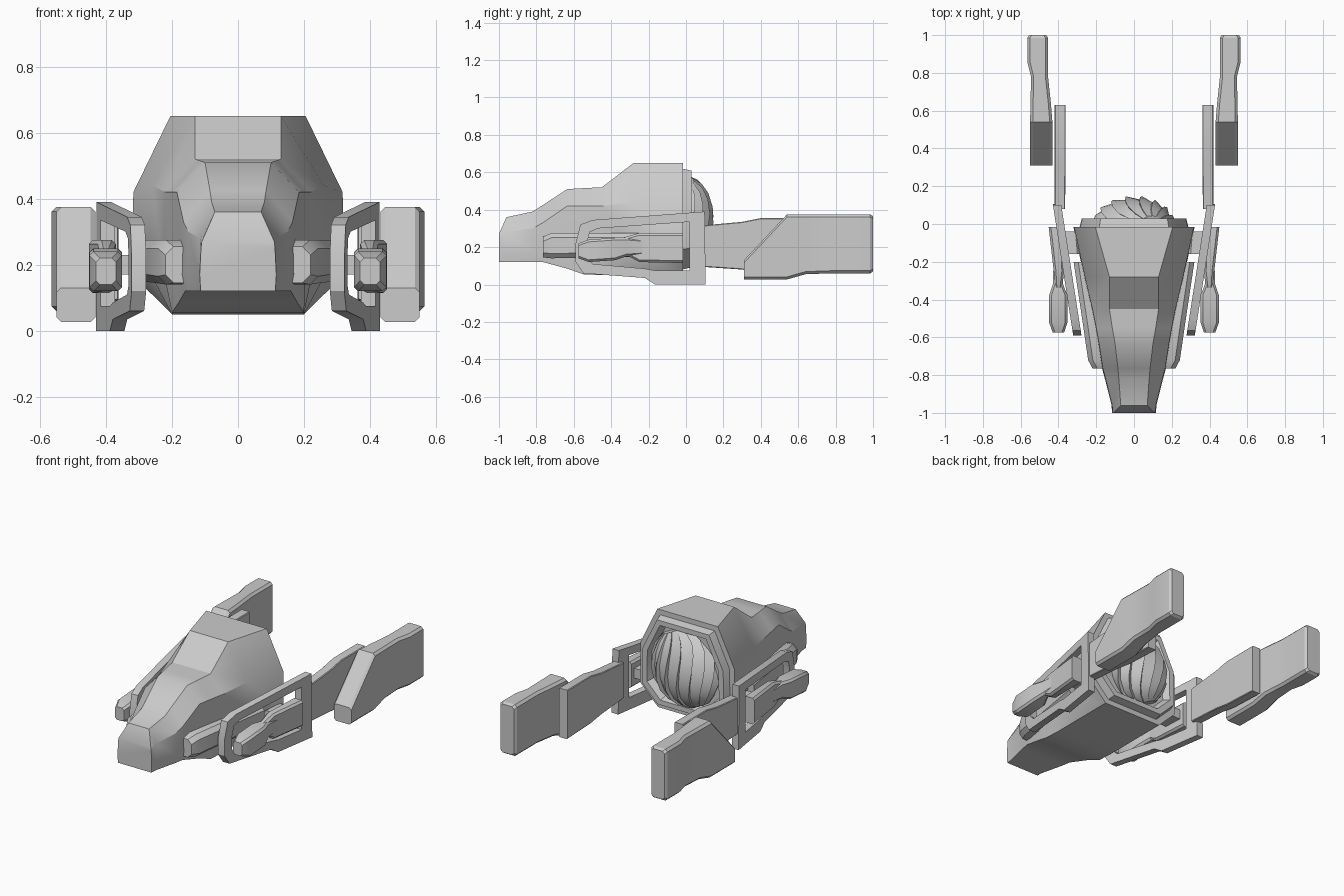
import bpy, bmesh, math
from mathutils import Matrix

cube = bpy.data.objects.get("Cube")
if cube:
    bpy.data.objects.remove(cube, do_unlink=True)

grey = bpy.data.materials.new("hull grey")
grey.use_nodes = True
colour = (0.6, 0.6, 0.6, 1)
grey.diffuse_color = colour
grey.node_tree.nodes["Principled BSDF"].inputs["Base Color"].default_value = colour


def finish(name, bm, mirrored=False, angle=30):
    bmesh.ops.recalc_face_normals(bm, faces=bm.faces)
    mesh = bpy.data.meshes.new(name)
    bm.to_mesh(mesh)
    bm.free()
    mesh.materials.append(grey)
    obj = bpy.data.objects.new(name, mesh)
    bpy.context.collection.objects.link(obj)
    if mirrored:
        # Mirror the part across the centre plane
        mod = obj.modifiers.new("mirror", "MIRROR")
        mod.use_axis[0] = True
        mod.use_clip = False
        mod.use_mirror_merge = False
    bpy.ops.object.select_all(action="DESELECT")
    obj.select_set(True)
    bpy.context.view_layer.objects.active = obj
    bpy.ops.object.shade_smooth_by_angle(angle=math.radians(angle))
    return obj


def bridge(bm, a, b):
    for i in range(len(a)):
        j = (i + 1) % len(a)
        bm.faces.new((a[i], a[j], b[j], b[i]))


def loft(name, sections, mirrored=False):
    bm = bmesh.new()
    rings = [[bm.verts.new(p) for p in ring] for ring in sections]
    for a, b in zip(rings, rings[1:]):
        bridge(bm, a, b)
    bm.faces.new(rings[0])
    bm.faces.new(rings[-1])
    return finish(name, bm, mirrored)


def chamfered(y, x0, x1, z0, z1, c):
    return [(x0 + c, y, z0), (x1 - c, y, z0), (x1, y, z0 + c), (x1, y, z1 - c),
            (x1 - c, y, z1), (x0 + c, y, z1), (x0, y, z1 - c), (x0, y, z0 + c)]


def beam(name, stations, c):
    return loft(name, [chamfered(*s, c) for s in stations], True)


def hull_ring(y, tw, tz, sw, sz, bw, bz, lower=0.17):
    half = [(tw, tz), (sw, sz), (sw + 0.004, lower), (bw, bz)]
    return [(x, y, z) for x, z in half] + [(-x, y, z) for x, z in reversed(half)]


# Hull: faceted sections from nose to stern
stations = [
    (-1, .11, .27, .112, .25, .113, .12),
    (-.96, .07, .36, .115, .28, .116, .12),
    (-.82, .08, .39, .15, .3, .15, .12),
    (-.765, .085, .425, .165, .33, .16, .12),
    (-.635, .1, .51, .185, .42, .18, .085),
    (-.55, .115, .515, .2, .42, .2, .055),
    (-.45, .13, .52, .22, .42, .2, .05),
    (-.28, .13, .65, .26, .44, .2, .05),
    (-.015, .205, .65, .317, .42, .2, .05),
]
loft("hull", [hull_ring(*s) for s in stations])

# Stern collar: hollow octagonal rim around the drive
stern = hull_ring(*stations[-1])


def collar_ring(scale, y):
    return [(x * scale, y, .35 + (z - .35) * scale) for x, _, z in stern]


bm = bmesh.new()
rings = [[bm.verts.new(p) for p in collar_ring(s, y)]
         for s, y in ((.9, -.02), (.86, .03), (.76, .03), (.7, -.01))]
for a, b in zip(rings, rings[1:]):
    bridge(bm, a, b)
bm.faces.new(rings[-1])
finish("stern_collar", bm)

# Drive dome: tilted ball with twisted, stepped blades
bm = bmesh.new()
blades, rows = 14, 10
rings = []
for r in range(1, rows):
    lat = math.pi * r / rows
    ring = []
    for i in range(blades):
        for rad, shift in ((1, 0), (.88, .06)):
            lon = math.tau * (i + shift) / blades + .7 * math.cos(lat)
            w = rad * math.sin(lat)
            ring.append(bm.verts.new((.215 * w * math.cos(lon),
                                      .15 * w * math.sin(lon), .235 * math.cos(lat))))
    rings.append(ring)
for a, b in zip(rings, rings[1:]):
    bridge(bm, a, b)
bm.faces.new(rings[0])
bm.faces.new(rings[-1])
tilt = Matrix.Translation((0, 0, .35)) @ Matrix.Rotation(math.radians(25), 4, "Y")
bmesh.ops.transform(bm, matrix=tilt, verts=bm.verts)
finish("drive_dome", bm)

# Cheek pods along the lower hull
beam("cheek_pod", [(-.765, .14, .22, .145, .255), (-.72, .14, .243, .14, .275),
                   (-.5, .18, .275, .145, .275), (-.2, .25, .32, .15, .275)], .025)

# Side frames: slanted plates with a long opening
outer = [(.1, .39), (-.5, .345), (-.565, .32), (-.59, .22), (-.59, .12),
         (-.55, .06), (-.22, .035), (-.165, 0), (.105, 0)]
inner = [(.02, .335), (-.47, .3), (-.515, .28), (-.53, .22), (-.53, .14),
         (-.5, .11), (-.22, .085), (-.165, .075), (.02, .075)]
bm = bmesh.new()
loops = [[bm.verts.new((.3 + (y + .59) * .155 + side, y, z)) for y, z in outline]
         for outline, side in ((outer, -.022), (outer, .022), (inner, .022), (inner, -.022))]
for i in range(4):
    bridge(bm, loops[i], loops[(i + 1) % 4])
finish("side_frame", bm, True)

# Guns: front barrel, neck and flared rear housing
beam("gun_barrel", [(-.575, .37, .43, .14, .22), (-.52, .352, .45, .12, .24),
                    (-.38, .352, .45, .13, .25), (-.32, .375, .43, .15, .25),
                    (-.18, .385, .425, .16, .24)], .012)
beam("gun_housing", [(-.34, .38, .42, .17, .25), (-.25, .37, .425, .12, .275),
                     (-.015, .38, .452, .115, .275)], .012)
beam("gun_mount", [(-.16, .29, .4, .17, .23), (-.04, .3, .4, .17, .23)], .01)

# Rear arms joining frames to outriggers
beam("rear_arm", [(.08, .365, .42, .095, .315), (.3, .362, .42, .08, .335),
                  (.4, .362, .42, .065, .355), (.63, .362, .42, .055, .355)], .004)

# Outriggers: wedge-fronted slabs with a pinched waist
beam("outrigger", [(.31, .432, .55, .027, .13), (.54, .432, .55, .027, .375),
                   (.64, .44, .548, .055, .375), (.78, .455, .545, .06, .375),
                   (.86, .455, .565, .06, .375), (.985, .455, .565, .06, .375),
                   (1, .465, .555, .07, .365)], .014)
